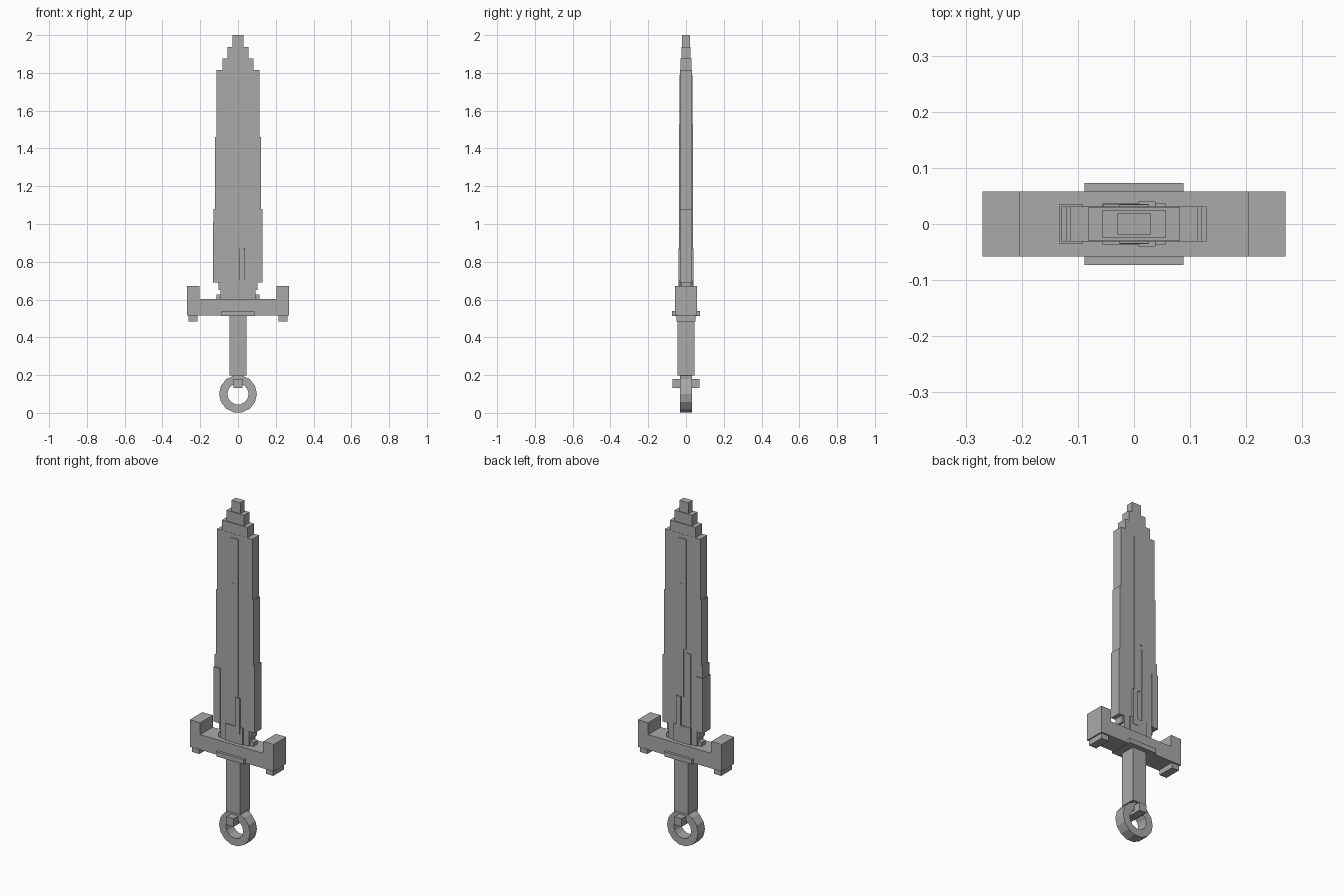
import bpy, bmesh, math
from mathutils import Matrix

old = bpy.data.objects.get("Cube")
if old:
    bpy.data.objects.remove(old, do_unlink=True)

grey = bpy.data.materials.new("stone grey")
grey.use_nodes = True
colour = (0.4, 0.4, 0.4, 1)
grey.diffuse_color = colour
grey.node_tree.nodes["Principled BSDF"].inputs["Base Color"].default_value = colour


def finish(name, bm):
    mesh = bpy.data.meshes.new(name)
    bm.to_mesh(mesh)
    bm.free()
    mesh.materials.append(grey)
    obj = bpy.data.objects.new(name, mesh)
    bpy.context.collection.objects.link(obj)
    return obj


def block(name, x0, x1, depth, z0, z1, y=0):
    """Box from x0 to x1 and z0 to z1, reaching depth either side of y."""
    bm = bmesh.new()
    size = Matrix.Diagonal((x1 - x0, 2 * depth, z1 - z0, 1))
    place = Matrix.Translation(((x0 + x1) / 2, y, (z0 + z1) / 2))
    bmesh.ops.create_cube(bm, size=1, matrix=place @ size)
    return finish(name, bm)


def centred(name, half, depth, z0, z1):
    return block(name, -half, half, depth, z0, z1)


# Blade, widening in steps towards the guard
centred("blade_upper", 0.114, 0.031, 1.46, 1.815)
centred("blade_middle", 0.121, 0.031, 1.08, 1.46)
centred("blade_lower", 0.129, 0.031, 0.69, 1.08)

# Stepped point
centred("tip_base", 0.082, 0.03, 1.815, 1.875)
centred("tip_middle", 0.056, 0.025, 1.875, 1.937)
centred("tip_end", 0.029, 0.02, 1.937, 2.0)

# Raised ridges and edge reinforcement on both faces
centred("ridge_upper", 0.026, 0.035, 1.53, 1.79)
centred("ridge_middle", 0.026, 0.036, 1.15, 1.53)
block("ridge_lower", -0.01, 0.026, 0.036, 0.87, 1.15)
block("ridge_foot", 0.008, 0.038, 0.04, 0.66, 0.87)
block("blade_edge_plate", -0.133, -0.092, 0.036, 0.69, 1.01)
block("back_ridge_step", -0.055, -0.026, 0.004, 0.69, 1.13, y=0.031)

# Neck between blade and guard
centred("neck", 0.092, 0.031, 0.6, 0.7)
centred("neck_plate", 0.056, 0.037, 0.6, 0.7)
centred("neck_tabs", 0.113, 0.02, 0.6, 0.627)
centred("neck_shoulder", 0.104, 0.025, 0.65, 0.69)

# Guard with raised ends and feet
centred("guard_bar", 0.205, 0.058, 0.515, 0.603)
centred("guard_plate", 0.088, 0.073, 0.513, 0.54)
for side, label in ((1, "left"), (-1, "right")):
    a, b = sorted((side * 0.203, side * 0.27))
    block(f"guard_end_{label}", a, b, 0.058, 0.515, 0.672)
    a, b = sorted((side * 0.215, side * 0.262))
    block(f"guard_foot_{label}", a, b, 0.05, 0.484, 0.515)

# Grip and clasp
centred("grip", 0.045, 0.045, 0.197, 0.515)
centred("ring_clasp", 0.023, 0.072, 0.132, 0.18)

# Pommel ring: a rectangular section spun around the y axis
bm = bmesh.new()
verts = [bm.verts.new((r, y, 0.1)) for r, y in
         ((0.056, -0.032), (0.1, -0.032), (0.1, 0.032), (0.056, 0.032))]
edges = [bm.edges.new((verts[i], verts[(i + 1) % 4])) for i in range(4)]
bmesh.ops.spin(bm, geom=verts + edges, cent=(0, 0, 0.1), axis=(0, 1, 0),
               angle=math.tau, steps=14, use_merge=True)
bmesh.ops.remove_doubles(bm, verts=bm.verts[:], dist=0.0005)
bmesh.ops.recalc_face_normals(bm, faces=bm.faces[:])
finish("pommel_ring", bm)
